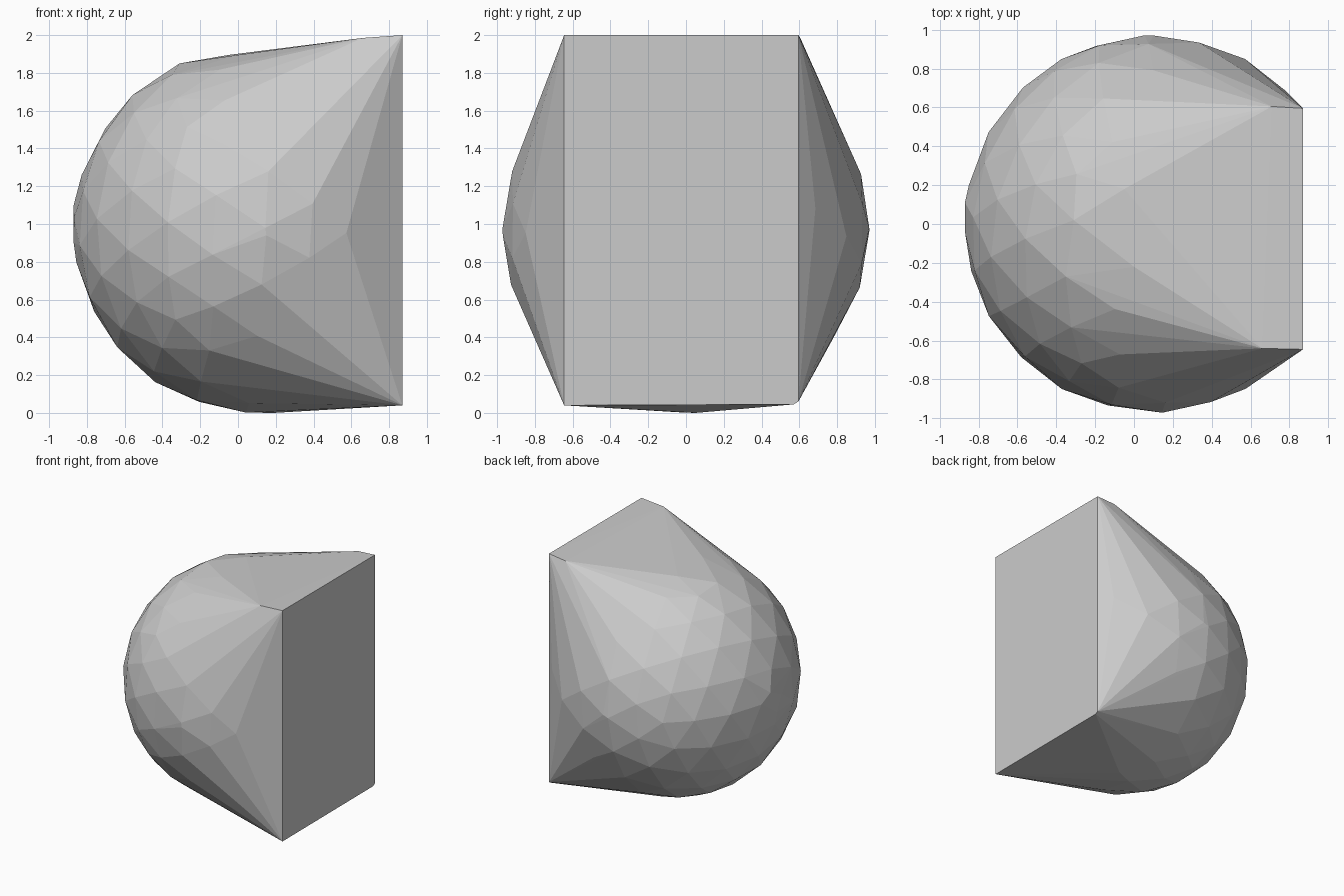
import bpy, bmesh
from mathutils import Vector, Euler

if "Cube" in bpy.data.objects:
    bpy.data.objects.remove(bpy.data.objects["Cube"])

CENTRE, RADIUS = Vector((0.1, 0.0, 0.972)), 0.972

def top_plane(x):
    return 1.85 + 0.128 * (x + 0.3)

# Faceted ball, turned so its facets look irregular
ball = bmesh.new()
bmesh.ops.create_icosphere(ball, subdivisions=3, radius=RADIUS)
turn = Euler((0.35, 0.5, 0.2)).to_matrix()
points = [CENTRE + turn @ v.co for v in ball.verts]
ball.free()

# Leave out what lies beyond the flat side, the sloping top and the base
points = [p for p in points if p.x < 0.80 and p.z < top_plane(p.x) - 0.01 and p.z > 0]

# Flat side corners, and the small steps next to them
points += [Vector(p) for p in (
    (0.87, -0.645, 2.0), (0.87, 0.595, 2.0), (0.87, -0.645, 0.04),
    (0.87, 0.57, 0.045), (0.87, 0.595, 0.06),
    (0.66, -0.64, 1.985), (0.71, 0.605, 1.985),
    # Ridge points of the top, then the outermost points of the ball
    (-0.31, 0.02, 1.85), (-0.05, 0.18, 1.895), (0.0, -0.22, 1.895),
    (0.19, 0.05, 0.0), (-0.87, 0.02, 0.9), (-0.87, 0.11, 1.1),
    (0.1, 0.97, 0.98), (0.15, -0.97, 0.94))]

# Stretch one skin over the ball and the flat side
bm = bmesh.new()
for p in points:
    bm.verts.new(p)
result = bmesh.ops.convex_hull(bm, input=bm.verts[:])
bmesh.ops.delete(bm, geom=[v for v in bm.verts if not v.link_faces], context='VERTS')
bmesh.ops.recalc_face_normals(bm, faces=bm.faces[:])
mesh = bpy.data.meshes.new("faceted_boulder")
bm.to_mesh(mesh)
bm.free()
bpy.context.collection.objects.link(bpy.data.objects.new("faceted_boulder", mesh))
